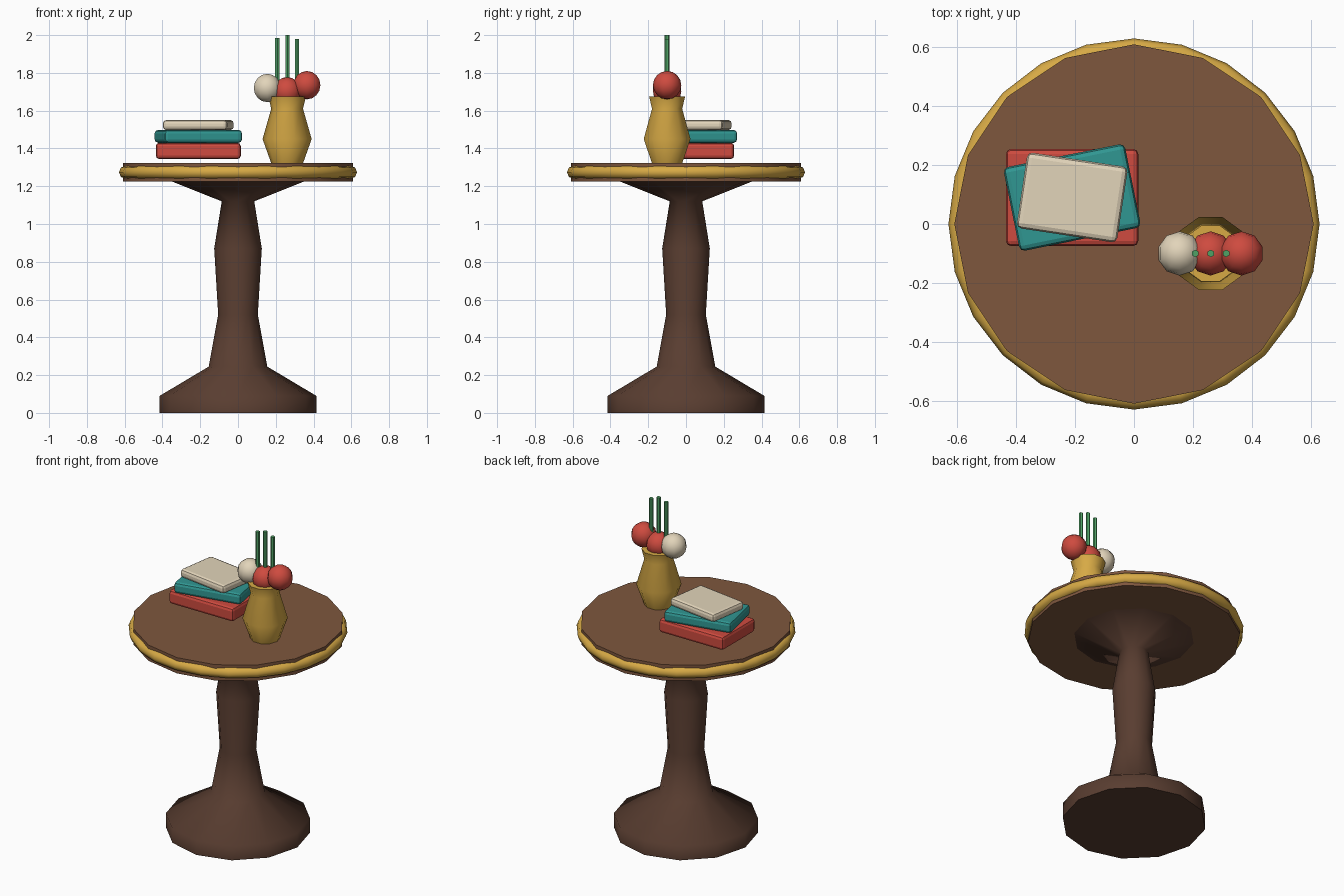
import bpy, bmesh, math
from mathutils import Matrix

if "Cube" in bpy.data.objects:
    bpy.data.objects.remove(bpy.data.objects["Cube"])


def material(name, rgb):
    m = bpy.data.materials.new(name)
    m.diffuse_color = (*rgb, 1)
    m.use_nodes = True
    m.node_tree.nodes["Principled BSDF"].inputs["Base Color"].default_value = m.diffuse_color
    return m


DARK = material("dark_wood", (0.10, 0.047, 0.030))
WOOD = material("wood", (0.21, 0.095, 0.048))
GOLD = material("gold", (0.68, 0.40, 0.06))
RED = material("red", (0.62, 0.07, 0.05))
TEAL = material("teal", (0.03, 0.31, 0.29))
CREAM = material("cream", (0.76, 0.66, 0.49))
GREEN = material("green", (0.08, 0.36, 0.13))


def finish(name, mat, angle):
    ob = bpy.context.object
    ob.name = name
    ob.data.materials.append(mat)
    if angle:
        bpy.ops.object.shade_smooth_by_angle(angle=math.radians(angle))
    return ob


def lathe(name, profile, sides, loc, mat, angle):
    """Capped turned solid from (radius, z) pairs."""
    bm = bmesh.new()
    rings = []
    for r, z in profile:
        rings.append([bm.verts.new((r * math.cos(2 * math.pi * i / sides),
                                    r * math.sin(2 * math.pi * i / sides), z))
                      for i in range(sides)])
    for a, b in zip(rings, rings[1:]):
        for i in range(sides):
            j = (i + 1) % sides
            bm.faces.new((a[i], a[j], b[j], b[i]))
    bm.faces.new(rings[0][::-1])
    bm.faces.new(rings[-1])
    me = bpy.data.meshes.new(name)
    bm.to_mesh(me)
    bm.free()
    ob = bpy.data.objects.new(name, me)
    ob.location = loc
    bpy.context.collection.objects.link(ob)
    bpy.ops.object.select_all(action='DESELECT')
    ob.select_set(True)
    bpy.context.view_layer.objects.active = ob
    return finish(name, mat, angle)


def book(name, size, loc, turn, mat):
    bm = bmesh.new()
    bmesh.ops.create_cube(bm, size=1, matrix=Matrix.Diagonal((*size, 1)))
    bmesh.ops.bevel(bm, geom=bm.edges[:], offset=0.018, segments=2,
                    profile=0.5, affect='EDGES')
    me = bpy.data.meshes.new(name)
    bm.to_mesh(me)
    bm.free()
    me.materials.append(mat)
    ob = bpy.data.objects.new(name, me)
    ob.location = loc
    ob.rotation_euler.z = turn
    bpy.context.collection.objects.link(ob)


# Turned pedestal
lathe("pedestal", [(0.415, 0), (0.415, 0.09), (0.155, 0.245), (0.105, 0.52),
                   (0.126, 0.87), (0.086, 1.12), (0.35, 1.225)],
      12, (0, 0, 0), DARK, 80)

# Table top with gold rim
lathe("table_top", [(0.61, 1.224), (0.61, 1.324)], 16, (0, 0, 0), WOOD, 30)
bpy.ops.mesh.primitive_torus_add(major_segments=24, minor_segments=8,
                                 major_radius=0.595, minor_radius=0.035,
                                 location=(0, 0, 1.274))
finish("table_rim", GOLD, 50)

# Stack of books
book("bottom_book", (0.45, 0.33, 0.086), (-0.21, 0.09, 1.387), 0, RED)
book("middle_book", (0.42, 0.29, 0.068), (-0.21, 0.09, 1.464), 0.2, TEAL)
book("top_book", (0.345, 0.26, 0.053), (-0.21, 0.09, 1.524), -0.15, CREAM)

# Vase
lathe("vase", [(0.085, 1.324), (0.13, 1.45), (0.084, 1.61), (0.10, 1.675)],
      10, (0.26, -0.10, 0), GOLD, 45)

# Flowers and stems
flowers = [("left", 0.155, 1.72, CREAM, 0.208, 1.985),
           ("middle", 0.26, 1.703, RED, 0.261, 2.0),
           ("right", 0.365, 1.735, RED, 0.313, 1.98)]
for side, x, z, mat, sx, top in flowers:
    bpy.ops.mesh.primitive_uv_sphere_add(segments=10, ring_count=8, radius=0.075,
                                         location=(x, -0.10, z))
    finish(side + "_flower", mat, 50)
    bottom = 1.64
    bpy.ops.mesh.primitive_cylinder_add(vertices=6, radius=0.0125, depth=top - bottom,
                                        location=(sx, -0.10, (top + bottom) / 2))
    finish(side + "_stem", GREEN, 0)
